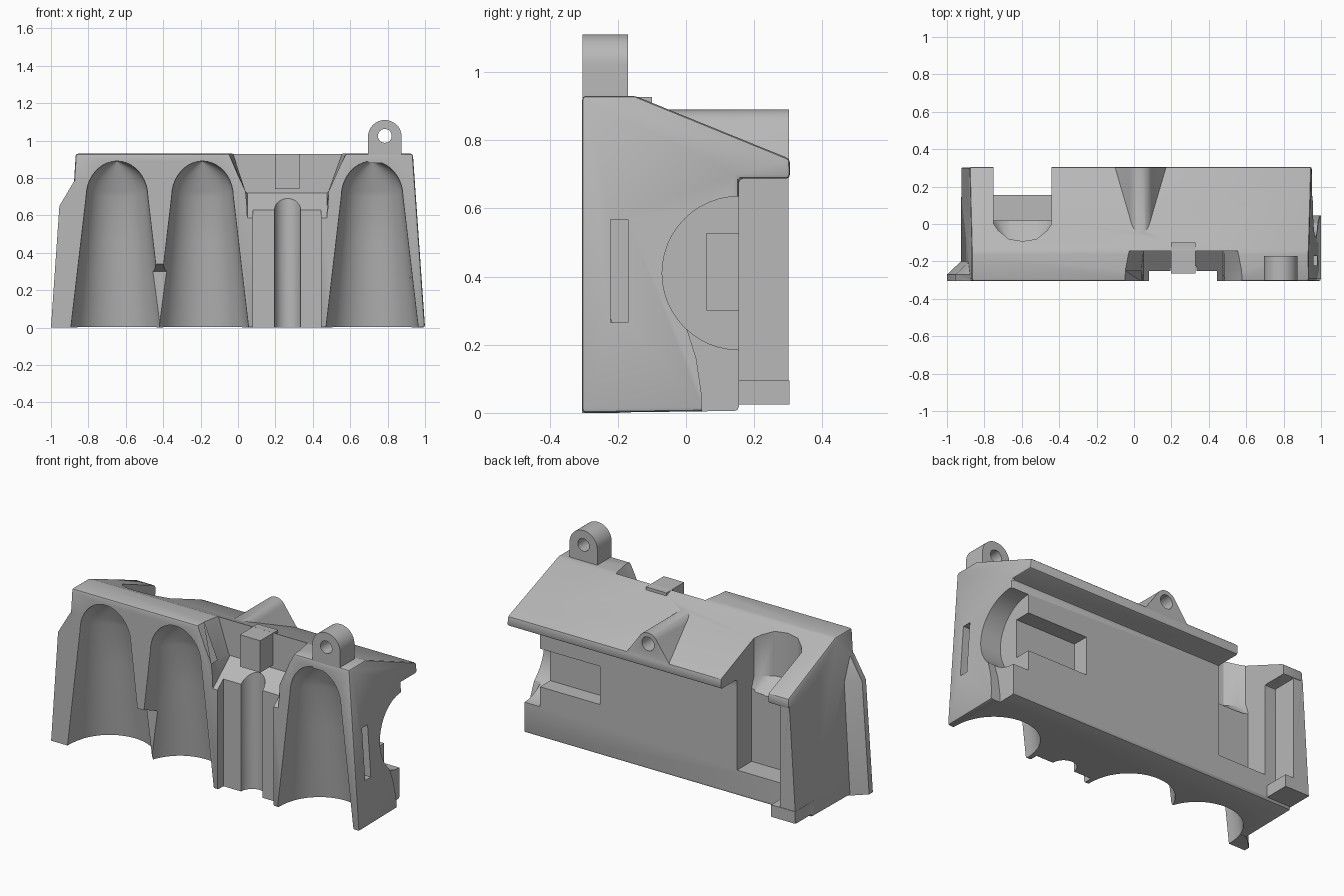
import bpy, bmesh
from math import sin, cos, pi, sqrt

cube = bpy.data.objects.get("Cube")
if cube:
    bpy.data.objects.remove(cube)

gray = bpy.data.materials.new("plain gray")
gray.use_nodes = True
gray.diffuse_color = (0.48, 0.48, 0.48, 1)
gray.node_tree.nodes["Principled BSDF"].inputs["Base Color"].default_value = (0.48, 0.48, 0.48, 1)


def loft(name, rings):
    """Closed solid through rings of equal point count."""
    bm = bmesh.new()
    rows = [[bm.verts.new(p) for p in ring] for ring in rings]
    n = len(rows[0])
    for a, b in zip(rows, rows[1:]):
        for i in range(n):
            j = (i + 1) % n
            bm.faces.new((a[i], a[j], b[j], b[i]))
    bm.faces.new(rows[0])
    bm.faces.new(rows[-1])
    bmesh.ops.recalc_face_normals(bm, faces=bm.faces)
    mesh = bpy.data.meshes.new(name)
    bm.to_mesh(mesh)
    bm.free()
    mesh.materials.append(gray)
    ob = bpy.data.objects.new(name, mesh)
    bpy.context.collection.objects.link(ob)
    return ob


def box(name, x, y, z):
    return loft(name, [[(x[0], y[0], h), (x[1], y[0], h), (x[1], y[1], h), (x[0], y[1], h)] for h in z])


def extrude_y(name, pts, y0, y1):
    return loft(name, [[(x, y, z) for x, z in pts] for y in (y0, y1)])


def arc(cx, cz, r, a0, a1, n):
    return [(cx + r * cos(a0 + (a1 - a0) * i / n), cz + r * sin(a0 + (a1 - a0) * i / n)) for i in range(n + 1)]


def circle(cx, cz, r, n=32):
    return arc(cx, cz, r, 0, 2 * pi, n)[:-1]


def apply_mods(ob):
    bpy.context.view_layer.objects.active = ob
    for mod in list(ob.modifiers):
        bpy.ops.object.modifier_apply(modifier=mod.name)


def combine(target, other, operation):
    mod = target.modifiers.new("bool", "BOOLEAN")
    mod.operation, mod.solver, mod.object = operation, "EXACT", other
    apply_mods(target)
    bpy.data.objects.remove(other)


def cut(target, other):
    combine(target, other, "DIFFERENCE")


def join(target, other):
    combine(target, other, "UNION")


# Main body: side profile with sloped roof and rear lip, ends tapering upward
profile = [(-.305, 0), (-.305, .93), (-.15, .93), (.305, .745), (.305, .687), (.155, .687), (.155, .006)]
body = loft("rack_body", [[(-.925 + .062 * z, y, z) for y, z in profile],
                          [(1 - .07 * z, y, z) for y, z in profile]])
bevel = body.modifiers.new("soft_edges", "BEVEL")
bevel.width, bevel.segments = .012, 2
bevel.limit_method, bevel.angle_limit = "ANGLE", .3
apply_mods(body)


# Front corner flange
def flange_ring(x, z):
    return [(x, -.305, z), (x, -.27, z), (x + .08, -.195, z), (-.75, -.195, z), (-.75, -.305, z)]


join(body, loft("corner_flange", [flange_ring(-1, 0), flange_ring(-.955, .65), flange_ring(-.875, .785)]))

# Rear post with its foot
join(body, loft("rear_post", [[(-.925 + .062 * z, .1, z), (-.82, .1, z), (-.82, .3, z), (-.925 + .062 * z, .3, z)]
                              for z in (.025, .7)]))
join(body, box("rear_foot", (-.92, -.765), (.12, .303), (.025, .095)))

# Roof boss with rounded ridge
boss_x, boss_z = .035, .825
join(body, extrude_y("roof_boss", [(boss_x - .155, .72)] + arc(boss_x, boss_z, .065, pi * .85, pi * .15, 14)
                     + [(boss_x + .155, .72)], -.1, .302))
cut(body, extrude_y("boss_hole", circle(boss_x, boss_z, .04), -.02, .4))


# Tapered front channels with arched tops
def channel(cx):
    rings = []
    heights = [-.05, .2, .45, .7] + [.7 + .19 * sin(pi / 2 * k / 10) for k in range(1, 10)] + [.8895]
    for z in heights:
        if z <= .7:
            half, depth = .247 - .117 * z, .275 - .15 * z
        else:
            t = (z - .7) / .19
            half, depth = .165 * sqrt(1 - t * t), .17 - .07 * t
        ring = [(cx + half * cos(pi * i / 24), -.305 + depth * sin(pi * i / 24) ** .9, z) for i in range(1, 24)]
        rings.append([(cx + half, -.305, z), (cx + half, -.4, z), (cx - half, -.4, z), (cx - half, -.305, z)]
                     + ring[::-1])
    return loft("channel_cutter", rings)


for cx in (-.647, -.19, .717):
    cut(body, channel(cx))

# Trimmed lower web between the two neighbouring channels
cut(body, loft("web_cutter", [[(x, -.4, -.1), (x, -.2, -.1), (x, -.2, .3), (x, -.305, .34), (x, -.4, .37)]
                              for x in (-.5, -.34)]))

# Central flared recess with a sloping floor
cut(body, loft("recess_cutter", [
    [(-.05 - d, y, 1.0), (-.05 - d, y, .94), (.04, y, .73), (.05, y, floor),
     (.475, y, floor), (.485, y, .73), (.58 + d, y, .94), (.58 + d, y, 1.0)]
    for y, floor, d in ((-.4, .51, .01), (-.25, .63, 0), (-.145, .72, -.02))]))

# Shallow middle channel, round guide groove and its cap
cut(body, box("middle_cutter", (.08, .445), (-.4, -.25), (-.1, 1.1)))
cut(body, loft("guide_cutter", [[(x, y - .25, z) for x, y in circle(.265, 0, .07)] for z in (-.1, .8)]))
join(body, box("guide_cap", (.197, .33), (-.265, -.1), (.74, .927)))

# Rear pocket: square below, rounded where it opens through the roof
cut(body, box("pocket_cutter", (-.75, -.44), (.02, .5), (.155, 1.2)))
bay = [(.0, 0), (.025, -.035), (.08, -.08), (.155, -.092), (.23, -.08), (.285, -.035), (.31, 0)]
cut(body, loft("pocket_round_cutter", [
    [(-.75 + x, y * f + .03 * (1 - f), z) for x, y in bay] + [(-.44, .3, z), (-.75, .3, z)]
    for z, f in ((.56, .05), (.64, 1), (1.2, 1))]))

# Side end: round bite, inner slot, lower relief and slim opening
cut(body, loft("bite_cutter", [[(x, .155 + y, .41 + z) for y, z in circle(0, 0, .225, 48)] for x in (.84, 1.2)]))
cut(body, box("inner_slot_cutter", (.45, 1.1), (.06, .3), (.302, .526)))
cut(body, loft("relief_cutter", [[(x, .05, -.1), (x, .045, .06), (x, .03, .16), (x, 0, .255), (x, .3, .255),
                                 (x, .3, -.1)] for x in (.94, 1.2)]))
cut(body, box("slim_slot_cutter", (.92, 1.2), (-.222, -.17), (.265, .567)))

# Hanging lug
lug = extrude_y("hanging_lug", [(.695, .88)] + arc(.785, 1.02, .09, pi, 0, 24) + [(.875, .88)], -.303, -.17)
cut(lug, extrude_y("lug_hole", circle(.785, 1.025, .037), -.5, .1))

for ob in (body, lug):
    bpy.ops.object.select_all(action="DESELECT")
    ob.select_set(True)
    bpy.context.view_layer.objects.active = ob
    bpy.ops.object.shade_smooth_by_angle(angle=.5)
